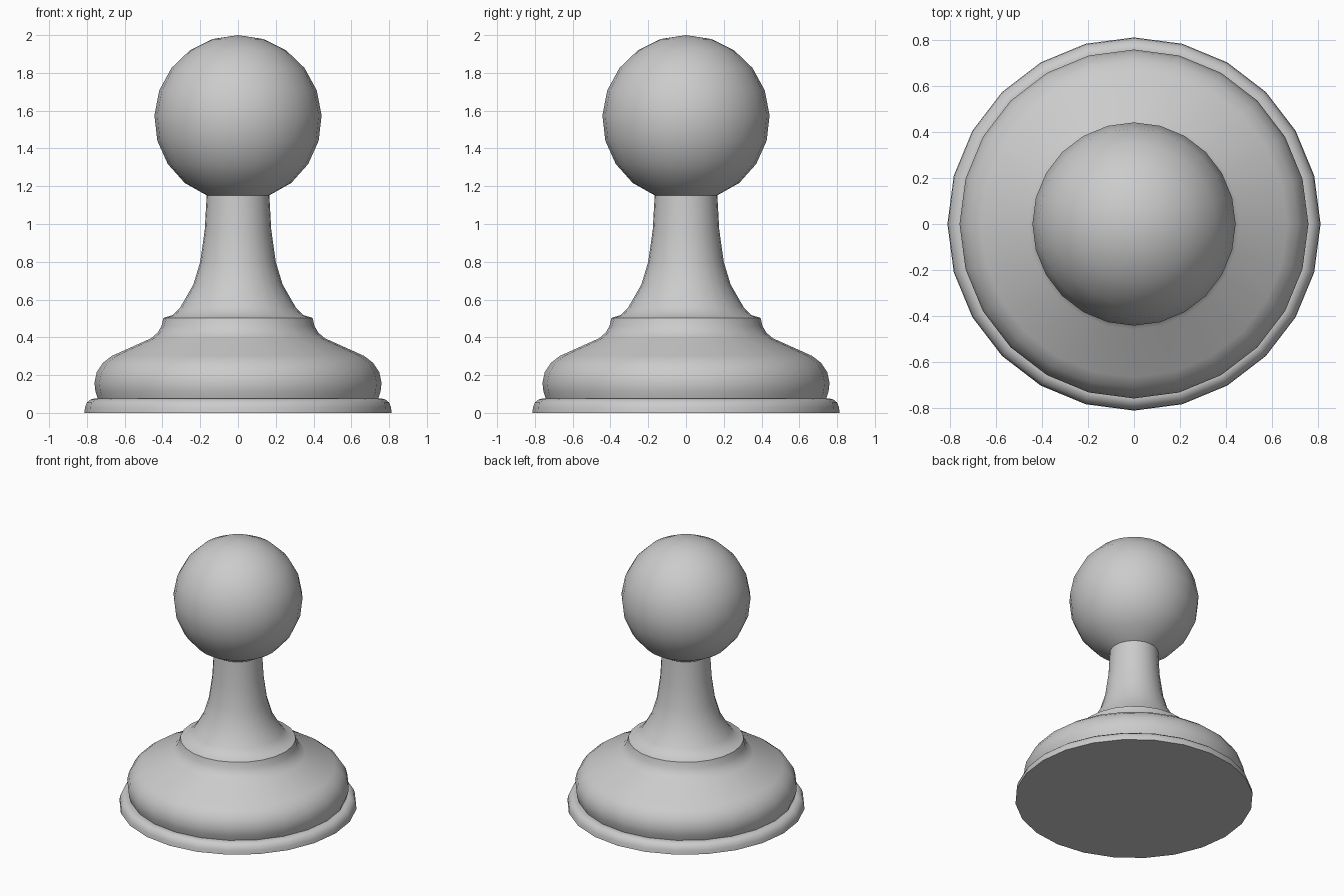
import bpy, bmesh
from math import sin, cos, pi, radians

if "Cube" in bpy.data.objects:
    bpy.data.objects.remove(bpy.data.objects["Cube"])

SIDES = 24


def lathe(name, profile):
    """Revolve (radius, z) points, listed bottom to top, around z."""
    bm = bmesh.new()
    rings = []
    for r, z in profile:
        if r == 0:
            rings.append([bm.verts.new((0, 0, z))] * SIDES)
        else:
            rings.append([bm.verts.new((r * cos(2 * pi * i / SIDES), r * sin(2 * pi * i / SIDES), z))
                          for i in range(SIDES)])
    for low, high in zip(rings, rings[1:]):
        for i in range(SIDES):
            j = (i + 1) % SIDES
            quad = [low[i], low[j], high[j], high[i]]
            bm.faces.new(list(dict.fromkeys(quad)))
    # flat underside
    bm.faces.new(rings[0][::-1])
    bmesh.ops.recalc_face_normals(bm, faces=bm.faces[:])
    mesh = bpy.data.meshes.new(name)
    bm.to_mesh(mesh)
    bm.free()
    obj = bpy.data.objects.new(name, mesh)
    bpy.context.collection.objects.link(obj)
    bpy.context.view_layer.objects.active = obj
    obj.select_set(True)
    bpy.ops.object.shade_smooth_by_angle(angle=radians(38))
    return obj


# foot rim
profile = [(0.813, 0), (0.81, 0.03), (0.80, 0.055), (0.78, 0.071), (0.765, 0.075), (0.742, 0.075)]
# bulging base and collar
profile += [(0.755, 0.115), (0.76, 0.16), (0.748, 0.215), (0.715, 0.265), (0.667, 0.302),
            (0.46, 0.395), (0.425, 0.425), (0.405, 0.46), (0.395, 0.503)]
# flared neck
profile += [(0.345, 0.518), (0.305, 0.56), (0.236, 0.68), (0.20, 0.80), (0.176, 0.97), (0.166, 1.152)]
# ball head, starting at the neck seam
STEPS = 9
for k in range(1, STEPS):
    a = radians(22) + (pi - radians(22)) * k / STEPS
    profile.append((0.443 * sin(a), 1.558 - 0.442 * cos(a)))
profile.append((0, 2.0))

lathe("pawn_body", profile)
